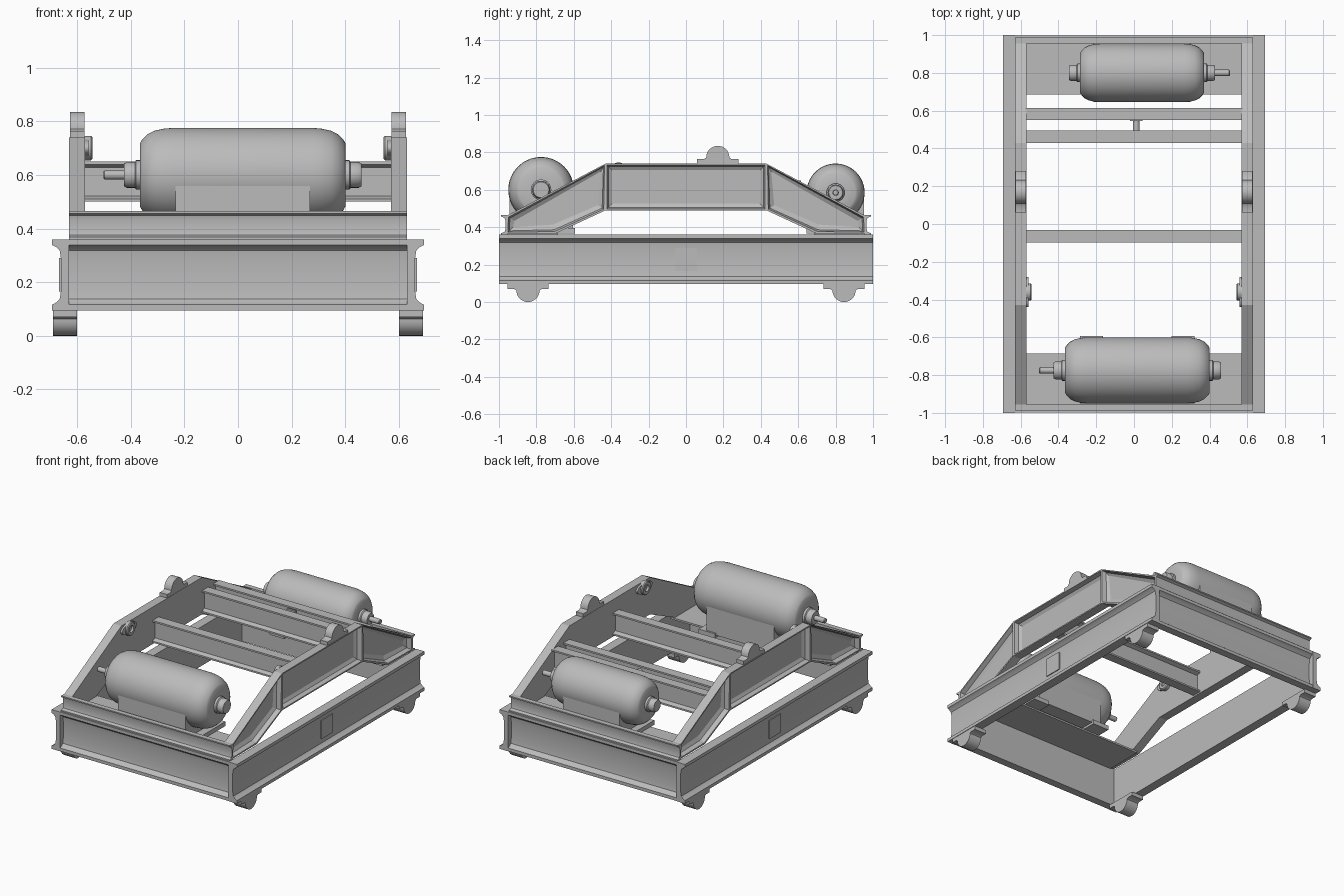
import bpy, bmesh, math
from mathutils import Vector, Matrix

cube = bpy.data.objects.get("Cube")
if cube:
    bpy.data.objects.remove(cube, do_unlink=True)

steel = bpy.data.materials.new("grey_steel")
steel.use_nodes = True
steel.diffuse_color = (0.5, 0.5, 0.5, 1)
steel.node_tree.nodes["Principled BSDF"].inputs["Base Color"].default_value = (0.5, 0.5, 0.5, 1)


def finish(name, bm, smooth=False):
    bmesh.ops.recalc_face_normals(bm, faces=bm.faces)
    mesh = bpy.data.meshes.new(name)
    bm.to_mesh(mesh)
    bm.free()
    obj = bpy.data.objects.new(name, mesh)
    bpy.context.collection.objects.link(obj)
    mesh.materials.append(steel)
    if smooth:
        bpy.ops.object.select_all(action='DESELECT')
        obj.select_set(True)
        bpy.context.view_layer.objects.active = obj
        bpy.ops.object.shade_smooth_by_angle(angle=math.radians(35))
    return obj


def prism_mesh(points, start, end, axis):
    """Extrude a profile along x (points are y, z) or along y (points are x, z)."""
    bm = bmesh.new()
    place = (lambda p: (start, p[0], p[1])) if axis == 'x' else (lambda p: (p[0], start, p[1]))
    face = bm.faces.new([bm.verts.new(place(p)) for p in points])
    out = bmesh.ops.extrude_face_region(bm, geom=[face])
    shift = Vector((end - start, 0, 0)) if axis == 'x' else Vector((0, end - start, 0))
    bmesh.ops.translate(bm, vec=shift, verts=[v for v in out["geom"] if isinstance(v, bmesh.types.BMVert)])
    return bm


def prism(name, points, start, end, axis='x', smooth=False):
    return finish(name, prism_mesh(points, start, end, axis), smooth)


def box(name, x, y, z):
    return prism(name, [(y[0], z[0]), (y[1], z[0]), (y[1], z[1]), (y[0], z[1])], x[0], x[1])


def flange_curve(back, tip, web, low, high):
    """Channel section: flat back, tapered flanges reaching out to the tip."""
    d, h = tip - web, (high - low)
    lower = [(tip, low), (tip, low + .08 * h), (web + .55 * d, low + .11 * h),
             (web + .15 * d, low + .16 * h), (web, low + .28 * h)]
    upper = [(u, low + high - v) for u, v in reversed(lower)]
    return [(back, low)] + lower + upper + [(back, high)]


def lathe(name, profile, centre, steps=48):
    """Spin (x, radius) points around an axis parallel to x."""
    bm = bmesh.new()
    verts = [bm.verts.new((x, 0, r)) for x, r in profile]
    edges = [bm.edges.new(pair) for pair in zip(verts, verts[1:])]
    bmesh.ops.spin(bm, geom=verts + edges, cent=(0, 0, 0), axis=(1, 0, 0),
                   angle=math.tau, steps=steps, use_duplicate=False)
    bmesh.ops.remove_doubles(bm, verts=bm.verts, dist=1e-4)
    bmesh.ops.translate(bm, vec=centre, verts=bm.verts)
    return finish(name, bm, True)


def bearing_outline(cy, cz, up, foot, radius, plate, rise):
    """Pillow block: flat foot with a round housing on it."""
    pts = [(-foot, 0), (foot, 0), (foot, plate), (radius + .012, plate), (radius, plate + .008)]
    pts += [(radius * math.cos(a), rise + radius * math.sin(a))
            for a in [math.pi * i / 16 for i in range(17)]]
    pts += [(-radius, plate + .008), (-radius - .012, plate), (-foot, plate)]
    return [(cy + y, cz + up * z) for y, z in pts]


def truss_panel(name, corners, side):
    """Plate with a flanged recess on its outer face."""
    bm = prism_mesh(corners, side * .57, side * .63, 'x')
    bmesh.ops.recalc_face_normals(bm, faces=bm.faces)
    outer = max(bm.faces, key=lambda f: f.normal.x * side)
    bmesh.ops.inset_individual(bm, faces=[outer], thickness=.012)
    bmesh.ops.inset_individual(bm, faces=[outer], thickness=.01, depth=-.03)
    bmesh.ops.inset_individual(bm, faces=[outer], thickness=.028, depth=-.012)
    return finish(name, bm)


# Lower frame, upper truss sides and their bearings
for side, label in ((1, "left"), (-1, "right")):
    rail = [(side * u, v) for u, v in flange_curve(.63, .693, .66, .095, .36)]
    prism(label + "_base_rail", rail, -1, 1, 'y', True)
    box(label + "_splice_plate", sorted((side * .655, side * .667)), (-.06, .06), (.165, .29))

    truss_panel(label + "_truss_middle", [(-.43, .49), (.43, .49), (.43, .74), (-.43, .74)], side)
    for end, where in ((-1, "front"), (1, "back")):
        slope = [(end * y, z) for y, z in
                 [(.43, .49), (.70, .365), (.96, .365), (.96, .46), (.43, .74)]]
        truss_panel(f"{label}_truss_{where}_slope", slope, side)
        prism(f"{label}_{where}_foot_bearing", bearing_outline(end * .845, .095, -1, .11, .062, .025, .033),
              side * .60, side * .69, 'x', True)
    prism(label + "_top_bearing", bearing_outline(.17, .74, 1, .11, .062, .024, .033),
          side * .572, side * .627, 'x', True)

    # Flanged bearing on the inner face of the truss
    oval = [(-.36 + .08 * math.cos(a), .70 + .035 * math.sin(a))
            for a in [math.tau * i / 24 for i in range(24)]]
    prism(label + "_inner_flange", oval, side * .572, side * .558, 'x', True)
    lathe(label + "_inner_hub", [(side * x, r) for x, r in
                                 [(.572, .046), (.548, .046), (.543, .04), (.543, .022), (.56, .022), (.56, 0)]],
          (0, -.36, .70), 32)

# End beams, upper cross channels and motor decks
for end, where in ((-1, "front"), (1, "back")):
    lower = [(end * u, v) for u, v in flange_curve(.945, .998, .965, .095, .36)]
    prism(where + "_base_beam", lower, -.645, .645, 'x', True)
    upper = [(end * u, v) for u, v in flange_curve(.955, .988, .966, .36, .465)]
    prism(where + "_cross_channel", upper, -.63, .63, 'x', True)
    box(where + "_motor_deck", (-.6, .6), sorted((end * .685, end * .96)), (.355, .367))

# Cross beams between the truss sides
for name, y in (("centre", -.065), ("inner_rear", .4625), ("outer_rear", .5825)):
    half = [(v, u) for u, v in ((.5, 0), (.5, .0325), (.511, .0325), (.522, .006))]
    half = half[1:]
    right = half + [(y0, 1.15 - z0) for y0, z0 in reversed(half)]
    section = right + [(-y0, z0) for y0, z0 in reversed(right)]
    prism(name + "_cross_beam", [(y + a, b) for a, b in section], -.575, .575)
bm = bmesh.new()
bmesh.ops.create_cone(bm, cap_ends=True, segments=24, radius1=.018, radius2=.018, depth=.10,
                      matrix=Matrix.Translation((.012, .52, .6)) @ Matrix.Rotation(math.pi / 2, 4, 'X'))
finish("beam_pin", bm, True)
box("beam_pin_collar", (-.02, .044), (.545, .56), (.57, .63))


def motor(label, x0, x1, y, z, r, shaft_side):
    """Rounded drum with end hubs, one drive shaft and a pedestal."""
    end = [(0, .3), (0, .68), (.04, .75), (.16, .87), (.3, .94), (.5, .985), (.68, 1)]
    drum = [(x0 + a * r, b * r) for a, b in end]
    drum += [(x1 - a * r, b * r) for a, b in reversed(end)]
    lathe(label + "_motor_drum", drum, (0, y, z), 64)
    for s, face in ((-1, x0), (1, x1)):
        hub = [(-.01, .055), (.015, .055), (.02, .048), (.05, .048), (.06, .042), (.06, 0)]
        lathe(f"{label}_motor_hub_{'left' if s > 0 else 'right'}",
              [(face + s * a, b * r / .175) for a, b in hub], (0, y, z), 24)
    face = x1 if shaft_side > 0 else x0
    lathe(label + "_motor_shaft", [(face + shaft_side * a, b) for a, b in
                                   [(.05, .017), (.132, .017), (.137, .013), (.137, 0)]], (0, y, z), 20)
    box(label + "_motor_pedestal", (x0 + .75 * r, x1 - .75 * r), (y - .97 * r, y + .97 * r), (.38, z))
    for tag, a in (("right", x0 + .45 * r), ("left", x1 - 1.15 * r)):
        box(f"{label}_motor_{tag}_foot", (a, a + .7 * r), (y - r, y + 1.04 * r), (.365, .395))


motor("front", -.365, .40, -.775, .60, .175, -1)
motor("back", -.285, .37, .80, .585, .155, 1)
